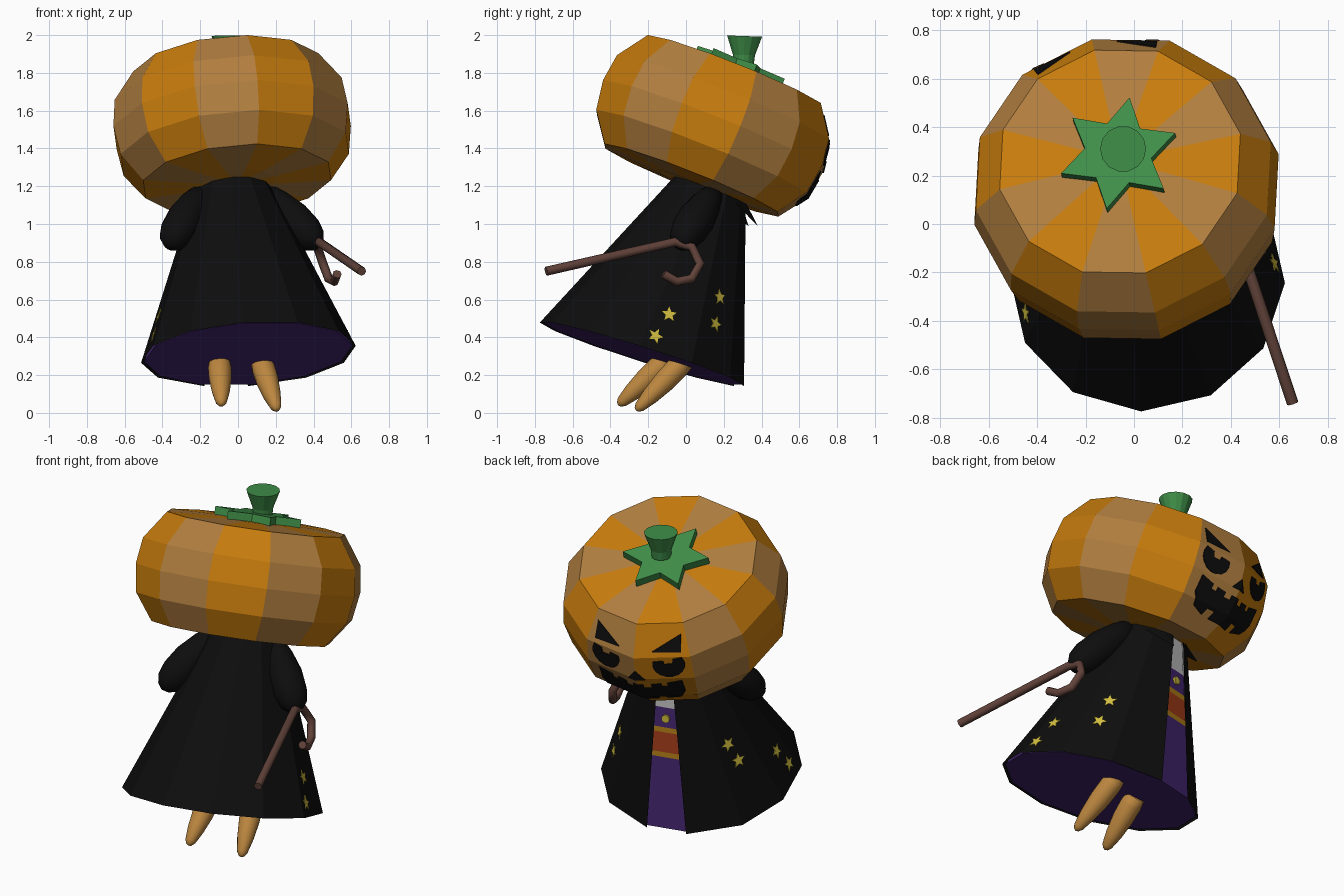
import bpy, bmesh
from math import sin, cos, radians, pi
from mathutils import Matrix, Vector

if "Cube" in bpy.data.objects:
    bpy.data.objects.remove(bpy.data.objects["Cube"])

# Whole figure is turned and leans toward its carved face (+y locally); head nods a bit more
W = (Matrix.Translation((0.055, -0.23, 0.31))
     @ Matrix.Rotation(radians(13), 4, 'Z') @ Matrix.Rotation(radians(-17.8), 4, 'X'))
HW = W @ Matrix.Translation((0, -0.005, 1.268)) @ Matrix.Rotation(radians(-4.4), 4, 'X')


def mat(name, *rgb):
    m = bpy.data.materials.new(name)
    m.diffuse_color = (*rgb, 1)
    m.use_nodes = True
    m.node_tree.nodes["Principled BSDF"].inputs["Base Color"].default_value = m.diffuse_color
    return m


ORANGE = mat("orange", 0.57, 0.2, 0.004)
TAN = mat("tan", 0.44, 0.21, 0.05)
BLACK = mat("black", 0.004, 0.004, 0.004)
PURPLE = mat("purple", 0.065, 0.022, 0.18)
GREEN = mat("green", 0.05, 0.27, 0.065)
BROWN = mat("brown", 0.12, 0.055, 0.042)
FOOT = mat("foot", 0.5, 0.24, 0.05)
YELLOW = mat("yellow", 0.65, 0.52, 0.05)
GOLD = mat("gold", 0.5, 0.24, 0.01)
RED = mat("red", 0.4, 0.05, 0.01)
WHITE = mat("white", 0.6, 0.6, 0.6)


def finish(name, bm, mats, matrix=W, smooth=False):
    me = bpy.data.meshes.new(name)
    bm.to_mesh(me)
    bm.free()
    for m in mats:
        me.materials.append(m)
    for p in me.polygons:
        p.use_smooth = smooth
    ob = bpy.data.objects.new(name, me)
    bpy.context.collection.objects.link(ob)
    ob.matrix_world = matrix
    return ob


def lathe(name, profile, n, mats, phase=0, pick=lambda i, k: 0, skip=(), cap=True,
          matrix=W, smooth=False):
    """Rings of (radius, z, y offset); pick chooses the material per band and column."""
    bm = bmesh.new()
    rings = []
    for r, z, off in profile:
        rings.append([bm.verts.new((r * cos(phase + 2 * pi * k / n),
                                    off + r * sin(phase + 2 * pi * k / n), z)) for k in range(n)])
    for i in range(len(rings) - 1):
        for k in range(n):
            if k in skip:
                continue
            a, b, j = rings[i], rings[i + 1], (k + 1) % n
            bm.faces.new((a[k], a[j], b[j], b[k])).material_index = pick(i, k)
    if cap:
        for ring, rev in ((rings[0], True), (rings[-1], False)):
            if (ring[0].co - ring[1].co).length > 1e-4:
                bm.faces.new(ring[::-1] if rev else ring)
    bmesh.ops.remove_doubles(bm, verts=bm.verts, dist=1e-5)
    return finish(name, bm, mats, matrix, smooth)


def prism(name, pts, depth, material, matrix=W):
    """Flat outline in local xy, extruded along local z."""
    bm = bmesh.new()
    f = bm.faces.new([bm.verts.new((x, y, 0)) for x, y in pts])
    ext = bmesh.ops.extrude_face_region(bm, geom=[f])
    bmesh.ops.translate(bm, vec=(0, 0, depth),
                        verts=[v for v in ext['geom'] if isinstance(v, bmesh.types.BMVert)])
    bmesh.ops.recalc_face_normals(bm, faces=bm.faces)
    return finish(name, bm, [material], matrix)


def star(n, outer, inner, turn=0.0):
    return [((outer, inner)[i % 2] * cos(turn + pi * i / n),
             (outer, inner)[i % 2] * sin(turn + pi * i / n)) for i in range(2 * n)]


def along(a, b):
    a, b = Vector(a), Vector(b)
    return Matrix.Translation(a) @ (b - a).to_track_quat('Z', 'Y').to_matrix().to_4x4()


# Pumpkin head with alternating ribs
HEAD = [(0, -0.325), (0.2, -0.33), (0.51, -0.31), (0.62, -0.16), (0.645, 0),
        (0.625, 0.15), (0.51, 0.312), (0.2, 0.325), (0, 0.325)]
lathe("pumpkin_head", [(r, z, 0) for r, z in HEAD], 12, [TAN, ORANGE],
      pick=lambda i, k: k % 2, matrix=HW)
prism("leaf_crown", star(6, 0.25, 0.14, radians(7)), 0.05, GREEN,
      HW @ Matrix.Translation((0, 0.015, 0.32)))
lathe("stem", [(0.055, 0, 0), (0.06, 0.05, 0), (0.095, 0.15, 0)], 14, [GREEN],
      matrix=Matrix.Translation((-0.045, 0.305, 1.845)) @ Matrix.Rotation(radians(-2), 4, 'X'))

# Carved face: outlines cut against a slightly larger head shell
shell = lathe("face_shell_helper", [(r + 0.006 * (r > 0), z, 0) for r, z in HEAD], 12, [BLACK],
              matrix=HW)
shell.hide_render = True
arc = [(0.19 + 0.09 * cos(radians(a)), 0.1 + 0.085 * sin(radians(a)))
       for a in range(165, 401, 23)]
eye = arc + [(0.215, 0.137), (0.21, 0.105), (0.165, 0.105), (0.16, 0.127)]
brow = [(0.1, 0.18), (0.25, 0.26), (0.26, 0.175)]
half = [(0.03, -0.05), (0.03, -0.08), (0.075, -0.08), (0.075, -0.05), (0.13, -0.045),
        (0.13, -0.07), (0.165, -0.07), (0.165, -0.04), (0.25, -0.02), (0.25, -0.12),
        (0.21, -0.19), (0.13, -0.215), (0.13, -0.175), (0.08, -0.175), (0.08, -0.22)]
mouth = half + [(-x, z) for x, z in half[::-1]]
nose = [(-0.05, -0.005), (0.05, -0.005), (0, 0.06)]
shapes = {"mouth": mouth, "nose": nose}
for side, s in (("right", 1), ("left", -1)):
    shapes[side + "_eye"] = [(s * x, z) for x, z in eye]
    shapes[side + "_brow"] = [(s * x, z) for x, z in brow]
upright = HW @ Matrix.Translation((0, 0.9, 0)) @ Matrix.Rotation(pi / 2, 4, 'X')
for name, pts in shapes.items():
    ob = prism(name, pts, 0.6, BLACK, upright)
    mod = ob.modifiers.new("carve", 'BOOLEAN')
    mod.operation, mod.solver, mod.object = 'INTERSECT', 'EXACT', shell

# Robe: twelve-sided cone, open on the face side
TOP, R0, R1, OFF = 0.95, 0.57, 0.2, 0.08


def robe_ring(z, inset=0.0):
    t = z / TOP
    return (R0 + (R1 - R0) * t - inset, z, OFF * t)


robe = lathe("robe", [robe_ring(0), robe_ring(TOP)], 12, [BLACK], radians(-15), skip=(3,),
             cap=False)
for v in robe.data.vertices:
    r, _, off = robe_ring(v.co.z)
    if v.co.y - off > 0.9 * r:
        v.co.x *= 0.8

# Dress under the robe with sash and shirt bands
levels = [0.004, 0.43, 0.46, 0.58, 0.61, 0.73, TOP]
bands = [0, 1, 2, 1, 0, 3]
lathe("dress", [robe_ring(z, 0.015) for z in levels], 12, [PURPLE, GOLD, RED, WHITE],
      radians(-15), pick=lambda i, k: bands[i])


def on_robe(angle, lateral, z, lift):
    """Frame lying on a robe panel, its z axis pointing outward."""
    a = radians(angle)
    out, tan = Vector((cos(a), sin(a), 0)), Vector((-sin(a), cos(a), 0))
    pos = lambda h: (out * robe_ring(h)[0] * cos(radians(15)) + Vector((0, robe_ring(h)[2], h)))
    up = (pos(TOP) - pos(0)).normalized()
    nrm = tan.cross(up).normalized()
    up = nrm.cross(tan)
    m = Matrix((tan, up, nrm)).transposed().to_4x4()
    m.translation = pos(z) + tan * lateral + nrm * lift
    return W @ m


# Stars on both sides of the robe
robe_stars = [("right", 0, -0.05, 0.21), ("right", 0, -0.085, 0.075),
              ("right", 30, -0.01, 0.39), ("right", 30, -0.015, 0.245),
              ("left", 180, 0.03, 0.21), ("left", 180, 0.06, 0.09),
              ("left", 150, -0.03, 0.46), ("left", 150, -0.01, 0.345)]
for i, (side, ang, lat, z) in enumerate(robe_stars):
    prism(f"{side}_robe_star_{i + 1}", star(5, 0.045, 0.02, pi / 2 + 0.2 * (-1) ** i),
          0.004, YELLOW, on_robe(ang, lat, z, 0.003))
prism("button", star(6, 0.024, 0.024), 0.012, YELLOW, on_robe(90, 0, 0.67, -0.012))

# Collar points and sleeves, mirrored
for side, s in (("right", 1), ("left", -1)):
    bm = bmesh.new()
    pts = [(0.05, 0.27, 0.94), (0.11, 0.365, 0.83), (0.19, 0.2, 0.9), (0.1, 0.22, 0.96)]
    vs = [bm.verts.new((s * x, y, z)) for x, y, z in pts]
    for tri in ((0, 1, 2), (0, 2, 3), (0, 3, 1), (1, 3, 2)):
        bm.faces.new([vs[i] for i in tri])
    bmesh.ops.recalc_face_normals(bm, faces=bm.faces)
    finish(side + "_collar", bm, [BLACK])
    lathe(side + "_sleeve", [(0, 0, 0), (0.055, 0.02, 0), (0.08, 0.1, 0), (0.1, 0.22, 0),
                             (0.096, 0.33, 0), (0.075, 0.4, 0), (0.04, 0.44, 0), (0, 0.455, 0)],
          14, [BLACK], matrix=W @ along((s * 0.17, 0.07, 0.93), (s * 0.435, -0.095, 0.535)),
          smooth=True)

# Feet
for side, a, b in (("right", (0.122, -0.01, 0.275), (0.207, -0.265, 0.012)),
                   ("left", (-0.098, -0.105, 0.275), (-0.088, -0.36, 0.04))):
    n = (Vector(b) - Vector(a)).length
    prof = [(0.056, 0, 0), (0.062, 0.15 * n, 0), (0.06, 0.4 * n, 0), (0.047, 0.7 * n, 0),
            (0.03, 0.92 * n, 0), (0.016, 0.98 * n, 0), (0, n, 0)]
    lathe(side + "_foot", prof, 12, [FOOT], matrix=along(a, b), smooth=True)

# Hooked cane held in the right sleeve
path = [(0.655, -0.74, 0.75), (0.43, -0.06, 0.905), (0.42, 0.03, 0.88), (0.45, 0.075, 0.79),
        (0.48, 0.03, 0.71), (0.51, -0.05, 0.695), (0.525, -0.12, 0.735)]
cu = bpy.data.curves.new("cane", 'CURVE')
cu.dimensions, cu.bevel_depth, cu.bevel_resolution, cu.use_fill_caps = '3D', 0.024, 2, True
sp = cu.splines.new('POLY')
sp.points.add(len(path) - 1)
for p, co in zip(sp.points, path):
    p.co = (*co, 1)
cu.materials.append(BROWN)
bpy.context.collection.objects.link(bpy.data.objects.new("cane", cu))
